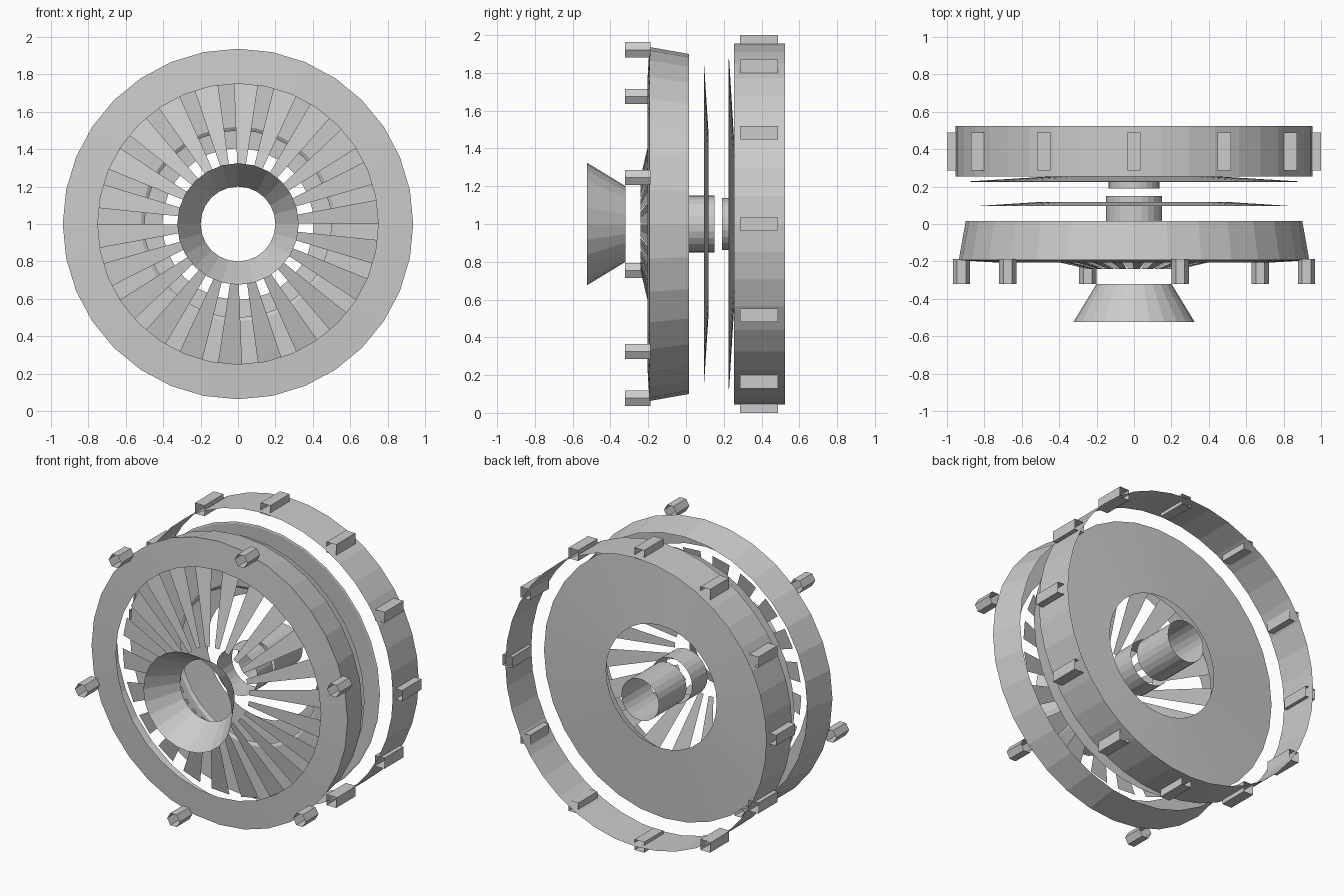
import bpy, bmesh
from math import sin, cos, pi, radians

if "Cube" in bpy.data.objects:
    bpy.data.objects.remove(bpy.data.objects["Cube"])

CZ = 1.0  # height of the common axis, which runs along y


def finish(name, bm):
    mesh = bpy.data.meshes.new(name)
    bm.to_mesh(mesh)
    bm.free()
    ob = bpy.data.objects.new(name, mesh)
    bpy.context.collection.objects.link(ob)
    return ob


def lathe(name, profile, sides, cx=0.0, cz=CZ, phase=0.0):
    """Open thin surface: (radius, y) profile turned about a line along y."""
    bm = bmesh.new()
    rings = []
    for r, y in profile:
        rings.append([bm.verts.new((cx + r * cos(phase + 2 * pi * i / sides), y,
                                    cz + r * sin(phase + 2 * pi * i / sides)))
                      for i in range(sides)])
    for a, b in zip(rings, rings[1:]):
        for i in range(sides):
            j = (i + 1) % sides
            bm.faces.new((a[i], a[j], b[j], b[i]))
    return finish(name, bm)


# release bearing cone
lathe("release_bearing", [(0.325, -0.525), (0.2, -0.32)], 24)

# cover: front rim and tapered wall
lathe("cover", [(0.75, -0.205), (0.937, -0.193), (0.9, 0.015)], 32)

# diaphragm spring fingers
bm = bmesh.new()
count = 22
step = 2 * pi / count
for i in range(count):
    corners = [(0.25, -0.24, 0.05), (0.25, -0.24, 0.52),
               (0.76, -0.12, 0.6), (0.76, -0.12, 0.0)]
    bm.faces.new([bm.verts.new((r * cos((i + f) * step), y,
                                CZ + r * sin((i + f) * step)))
                  for r, y, f in corners])
finish("diaphragm_fingers", bm)

# cover bolts: open hexagonal tubes
for i in range(6):
    a = radians(15 + 60 * i)
    lathe(f"cover_bolt_{i + 1}", [(0.046, -0.322), (0.046, -0.188)], 6,
          0.955 * cos(a), CZ + 0.955 * sin(a))

# friction disc and its hub
lathe("friction_disc", [(0.5, 0.118), (0.52, 0.105), (0.86, 0.095), (0.5, 0.118)], 32)
lathe("disc_hub", [(0.15, -0.01), (0.15, 0.15)], 24)

# flywheel face, rim and shaft
lathe("flywheel_face", [(0.87, 0.225), (0.88, 0.228), (0.405, 0.257)], 32)
lathe("flywheel_rim", [(0.955, 0.255), (0.955, 0.525)], 40)
lathe("flywheel_shaft", [(0.137, 0.19), (0.137, 0.48)], 24)

# gear teeth: upright open square tubes around the rim
for i in range(12):
    a = radians(30 * i)
    lathe(f"ring_tooth_{i + 1}", [(0.035 * 2 ** 0.5, 0.287), (0.035 * 2 ** 0.5, 0.488)], 4,
          0.965 * cos(a), CZ + 0.965 * sin(a), pi / 4)
